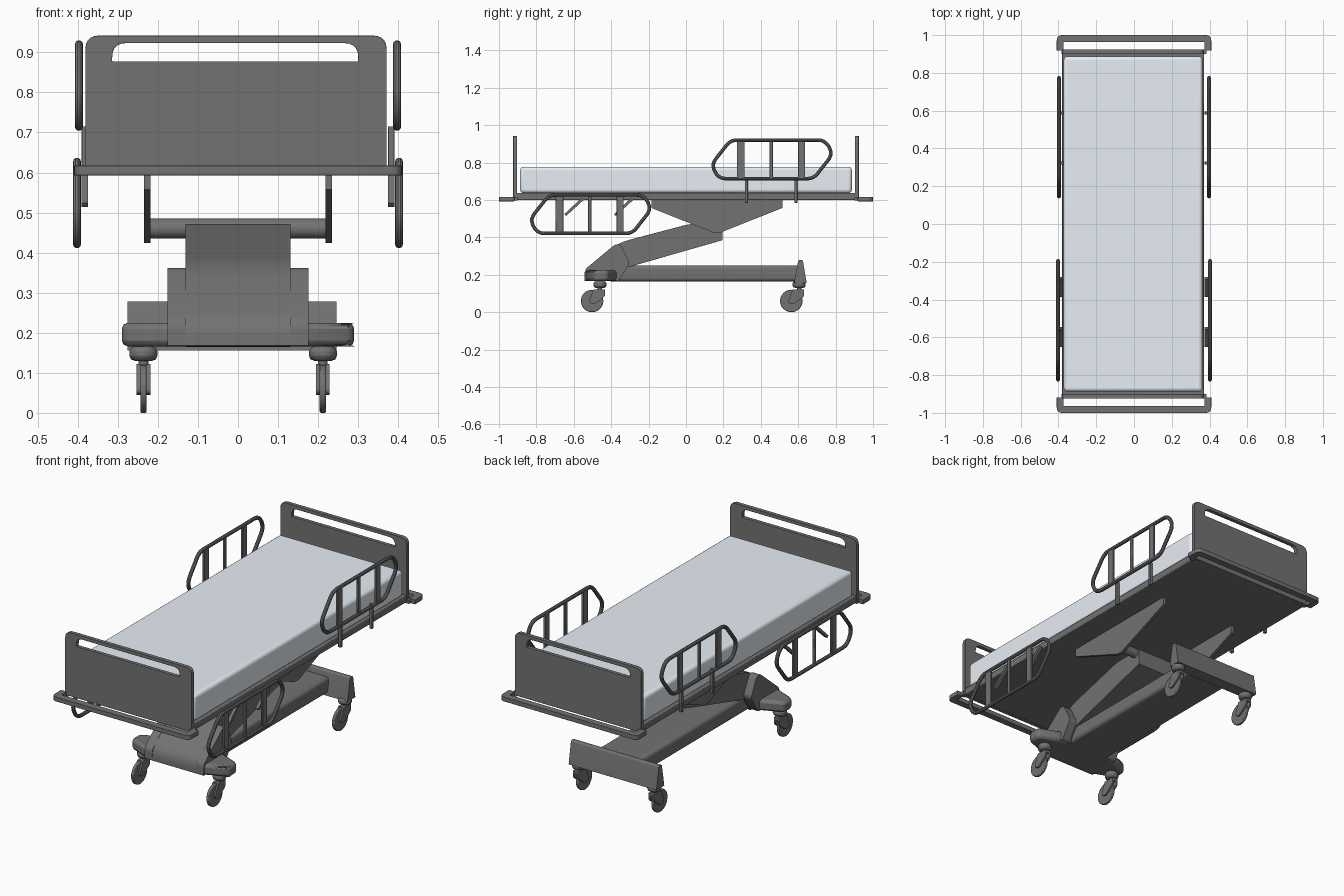
import bpy, bmesh, math
from mathutils import Matrix, Vector

if "Cube" in bpy.data.objects:
    bpy.data.objects.remove(bpy.data.objects["Cube"])

# Plane matrices: 2D outline axes mapped into the world, extruded along the third
YZ = Matrix(((0, 0, 1, 0), (1, 0, 0, 0), (0, 1, 0, 0), (0, 0, 0, 1)))
XZ = Matrix(((1, 0, 0, 0), (0, 0, -1, 0), (0, 1, 0, 0), (0, 0, 0, 1)))
XY = Matrix.Identity(4)
CX = -0.005   # boards, deck and mattress sit very slightly off centre

dark = bpy.data.materials.new("dark_grey")
dark.diffuse_color = (0.17, 0.17, 0.17, 1)
dark.use_nodes = True
dark.node_tree.nodes["Principled BSDF"].inputs["Base Color"].default_value = dark.diffuse_color
pale = bpy.data.materials.new("mattress_blue_grey")
pale.diffuse_color = (0.8, 0.86, 0.91, 1)
pale.use_nodes = True
pale.node_tree.nodes["Principled BSDF"].inputs["Base Color"].default_value = pale.diffuse_color


def finish(ob, bevel=0.0, segments=2, mat=dark):
    bm = bmesh.new()
    bm.from_mesh(ob.data)
    bmesh.ops.remove_doubles(bm, verts=bm.verts, dist=1e-5)
    bmesh.ops.recalc_face_normals(bm, faces=bm.faces)
    bm.to_mesh(ob.data)
    bm.free()
    ob.data.materials.clear()
    ob.data.materials.append(mat)
    if bevel:
        m = ob.modifiers.new("bevel", 'BEVEL')
        m.width, m.segments, m.limit_method = bevel, segments, 'ANGLE'
        m.angle_limit = math.radians(35)
    bpy.ops.object.select_all(action='DESELECT')
    ob.select_set(True)
    bpy.context.view_layer.objects.active = ob
    bpy.ops.object.shade_smooth_by_angle(angle=math.radians(35))
    return ob


def curve_mesh(name, loops, matrix, dims, **props):
    cu = bpy.data.curves.new(name, 'CURVE')
    cu.dimensions = dims
    for k, v in props.items():
        setattr(cu, k, v)
    for pts in loops:
        s = cu.splines.new('POLY')
        s.points.add(len(pts) - 1)
        for p, q in zip(s.points, pts):
            p.co = (*(tuple(q) + (0,))[:3], 1)
        s.use_cyclic_u = True
    ob = bpy.data.objects.new(name, cu)
    bpy.context.collection.objects.link(ob)
    ob.matrix_world = matrix
    bpy.ops.object.select_all(action='DESELECT')
    ob.select_set(True)
    bpy.context.view_layer.objects.active = ob
    bpy.ops.object.convert(target='MESH')
    return bpy.context.view_layer.objects.active


def plate(name, loops, plane, a, b, bevel=0.0):
    """Flat outline (with optional holes) extruded from a to b along the plane normal."""
    if plane is XZ:
        a, b = -b, -a
    m = plane @ Matrix.Translation((0, 0, (a + b) / 2))
    return finish(curve_mesh(name, loops, m, '2D', fill_mode='BOTH', extrude=(b - a) / 2), bevel)


def rounded(pts, radii, n=5):
    """Round polygon corners; radii is one number or one per corner."""
    if not isinstance(radii, (list, tuple)):
        radii = [radii] * len(pts)
    pts, out = [Vector(p) for p in pts], []
    for i, (p, r) in enumerate(zip(pts, radii)):
        if r == 0:
            out.append(tuple(p))
            continue
        a = p + (pts[i - 1] - p).normalized() * r
        b = p + (pts[(i + 1) % len(pts)] - p).normalized() * r
        for k in range(n + 1):
            t = k / n
            out.append(tuple(a * (1 - t) ** 2 + p * 2 * t * (1 - t) + b * t * t))
    return out


def box(name, x0, x1, y0, y1, z0, z1, bevel=0.0, segments=2, mat=dark):
    bpy.ops.mesh.primitive_cube_add(size=1)
    ob = bpy.context.object
    ob.name = name
    ob.data.transform(Matrix.Translation(((x0 + x1) / 2, (y0 + y1) / 2, (z0 + z1) / 2))
                      @ Matrix.Diagonal((x1 - x0, y1 - y0, z1 - z0, 1)))
    return finish(ob, bevel, segments, mat)


def cylinder(name, centre, r, length, axis='Z', bevel=0.0, verts=32):
    rot = (0, math.pi / 2, 0) if axis == 'X' else (0, 0, 0)
    bpy.ops.mesh.primitive_cylinder_add(vertices=verts, radius=r, depth=length,
                                        location=centre, rotation=rot)
    ob = bpy.context.object
    ob.name = name
    return finish(ob, bevel)


# Mattress and deck
box("mattress", CX - 0.367, CX + 0.367, -0.887, 0.887, 0.637, 0.777, 0.018, 4, pale)
box("deck", CX - 0.375, CX + 0.375, -0.905, 0.905, 0.6, 0.637, 0.004)

# Head and foot boards with a grip slot, plus U-shaped bumpers
outer = rounded([(CX - .376, .6), (CX + .376, .6), (CX + .376, .942), (CX - .376, .942)],
                [0, 0, .035, .035])
slot = rounded([(CX - .309, .877), (CX + .305, .877), (CX + .305, .923), (CX - .309, .923)],
               [0, 0, .035, .035])
for s, end in ((-1, "foot"), (1, "head")):
    y0, y1 = sorted((s * 0.903, s * 0.924))
    plate(end + "_board", [outer, slot], XZ, y0, y1, 0.004)
    w, t = 0.409, 0.036
    u = [(-w, .918), (-w, 1), (w, 1), (w, .918), (w - t, .918), (w - t, .964),
         (-w + t, .964), (-w + t, .918)]
    u = rounded([(x, s * y) for x, y in u], [0, .03, .03, 0, 0, 0, 0, 0])
    plate(end + "_bumper", [u], XY, 0.593, 0.617, 0.003)
    for sx in (-1, 1):
        x0, x1 = sorted((sx * 0.36, sx * 0.385))
        ya, yb = sorted((s * 0.90, s * 0.925))
        box(end + "_bumper_mount", x0, x1, ya, yb, 0.596, 0.616)

# Side rails: raised at the head, lowered at the foot
hexagon = rounded([(-.222, .103), (.285, .103), (.325, .028), (.222, -.103),
                   (-.285, -.103), (-.325, -.028)], [.035, .04, .04, .035, .04, .04])
for sx in (-1, 1):
    for kind, yc, zc, x in (("raised", 0.46, 0.817, 0.397), ("lowered", -0.51, 0.524, 0.402)):
        m = Matrix.Translation((sx * x, yc, zc))
        loop = [(0, y, z) for y, z in hexagon]
        finish(curve_mesh(kind + "_rail_tube", [loop], m, '3D',
                          bevel_depth=0.01, bevel_resolution=3))
        for dy, hw in ((-.167, .021), (-.004, .009), (.158, .019)):
            box(kind + "_rail_bar", sx * x - .006, sx * x + .006,
                yc + dy - hw, yc + dy + hw, zc - .103, zc + .103, 0.003)
    x0, x1 = sorted((sx * 0.374, sx * 0.391))
    for y in (0.323, 0.587):
        box("raised_rail_post", x0, x1, y - .008, y + .008, 0.585, 0.715, 0.002)
    for y in (-0.28, -0.545):
        arm = [(y, .602), (y - .012, .612), (y - .106, .524), (y - .096, .514)]
        plate("lowered_rail_arm", [arm], YZ, x0, x1)

# Hanging brackets under the deck and their cross tube
bracket = [(-.185, .605), (-.185, .557), (.15, .424), (.18, .424), (.515, .557), (.515, .605)]
for sx in (-1, 1):
    x0, x1 = sorted((sx * 0.218, sx * 0.235))
    plate("deck_bracket", [bracket], YZ, x0, x1)
cylinder("pivot_tube", (0, 0.165, 0.46), 0.025, 0.45, 'X')

# Lifting arm and front knuckle
arm = [(-.542, .168), (-.542, .228), (-.36, .372), (.02, .472), (.195, .472), (.195, .385),
       (-.31, .24), (-.36, .165)]
plate("lifting_arm", [rounded(arm, [0, .04, .06, .03, 0, 0, 0, 0])], YZ, -.131, .131, 0.003)
cheek = rounded([(-.542, .168), (-.542, .227), (-.38, .362), (-.35, .362), (-.3, .262),
                 (-.36, .168)], [0, .02, .015, .015, .02, .01])
for sx in (-1, 1):
    x0, x1 = sorted((sx * 0.13, sx * 0.176))
    plate("knuckle_cheek", [cheek], YZ, x0, x1, 0.004)

# Base: front foot with tapered ends, centre beam, rear cross bar
foot = [(-.17, -.538), (.17, -.538), (.29, -.49), (.29, -.42), (.17, -.37), (-.17, -.37),
        (-.29, -.42), (-.29, -.49)]
plate("front_foot", [rounded(foot, [0, 0, .02, .02, 0, 0, .02, .02])], XY, .166, .225, 0.015)
box("base_beam", -.125, .125, -.42, .61, .165, .25, 0.018, 3)
rear = [(.578, .156), (.645, .156), (.625, .278), (.6, .278)]
plate("rear_cross_bar", [rounded(rear, [0, 0, .008, .008])], YZ, -.276, .246, 0.004)

# Casters
for y, end in ((-0.46, "front"), (0.605, "rear")):
    for x in (-0.236, 0.212):
        cylinder(end + "_caster_cup", (x, y, .148), .035, .036, bevel=.013)
        cylinder(end + "_caster_stem", (x, y, .125), .012, .03)
        cylinder(end + "_caster_wheel", (x, y - .042, .06), .06, .016, 'X', .004, 40)
        fork = [(-.035, .122), (.027, .122), (.027, .085), (-.03, .042), (-.06, .05), (-.055, .07)]
        fork = rounded([(y + a, z) for a, z in fork], [.006, .006, .01, .012, .012, 0])
        for sx in (-1, 1):
            x0, x1 = sorted((x + sx * .008, x + sx * .017))
            plate(end + "_caster_fork", [fork], YZ, x0, x1)
        box(end + "_caster_fork_top", x - .017, x + .017, y - .03, y + .027, .108, .122)
